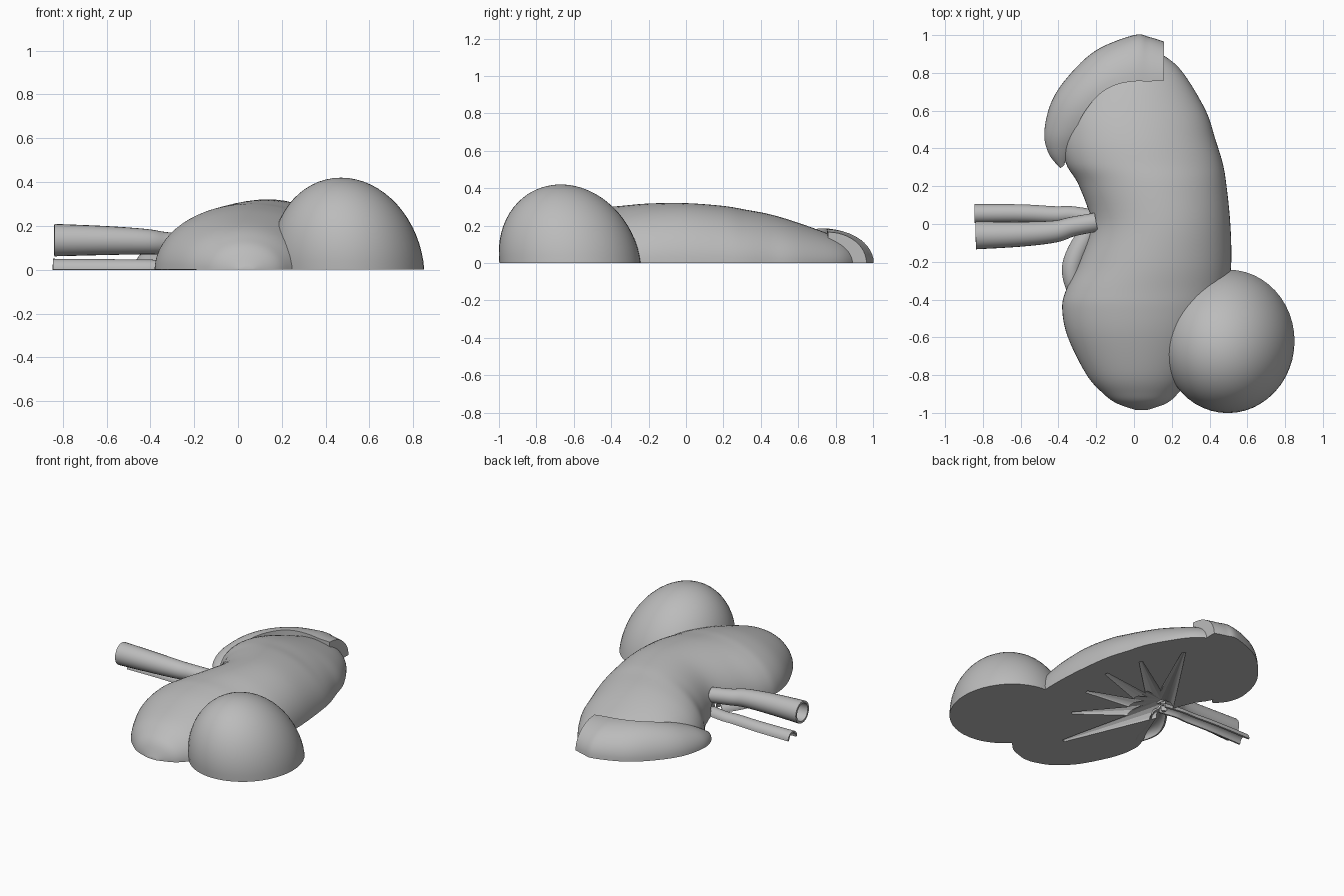
import bpy, bmesh
from math import sin, cos, pi, radians
from mathutils import Vector

cube = bpy.data.objects.get("Cube")
if cube:
    bpy.data.objects.remove(cube)

GREY = (0.5, 0.5, 0.5, 1)
mat = bpy.data.materials.new("neutral grey")
mat.use_nodes = True
mat.diffuse_color = GREY
mat.node_tree.nodes["Principled BSDF"].inputs["Base Color"].default_value = GREY


def activate(obj):
    bpy.ops.object.select_all(action='DESELECT')
    obj.select_set(True)
    bpy.context.view_layer.objects.active = obj


def finish(name, bm, smooth=True):
    bmesh.ops.recalc_face_normals(bm, faces=bm.faces)
    mesh = bpy.data.meshes.new(name)
    bm.to_mesh(mesh)
    bm.free()
    obj = bpy.data.objects.new(name, mesh)
    bpy.context.collection.objects.link(obj)
    mesh.materials.append(mat)
    activate(obj)
    if smooth:
        bpy.ops.object.shade_smooth_by_angle(angle=radians(40))
    return obj


def refine(points, steps=6):
    """Smooth curve through the given tuples."""
    pts = [Vector(p) for p in points]
    out = []
    for i in range(len(pts) - 1):
        a, b, c, d = (pts[min(max(i + k, 0), len(pts) - 1)] for k in (-1, 0, 1, 2))
        for s in range(steps):
            t = s / steps
            out.append(0.5 * (2 * b + (c - a) * t + (2 * a - 5 * b + 4 * c - d) * t * t
                              + (3 * b - a - 3 * c + d) * t ** 3))
    return out + [pts[-1]]


def loft(name, rings, closed=True, caps=True):
    bm = bmesh.new()
    rows = [[bm.verts.new(p) for p in ring] for ring in rings]
    n = len(rows[0])
    for r, q in zip(rows, rows[1:]):
        for i in range(n if closed else n - 1):
            j = (i + 1) % n
            bm.faces.new((r[i], r[j], q[j], q[i]))
    if caps:
        bm.faces.new(rows[0])
        bm.faces.new(rows[-1])
    return finish(name, bm)


def tube(name, path, arc, wall):
    """Hollow pipe along (x, y, z, radius); arc = pi gives a half pipe."""
    pts = refine(path)
    rings = []
    for i, p in enumerate(pts):
        d = pts[min(i + 1, len(pts) - 1)] - pts[max(i - 1, 0)]
        side = Vector((-d[1], d[0], 0)).normalized()
        full = arc > 4
        n = 24 if full else 14
        rings.append([p.xyz + p[3] * (side * cos(arc * k / n) + Vector((0, 0, sin(arc * k / n))))
                      for k in range(n if full else n + 1)])
    obj = loft(name, rings, closed=arc > 4, caps=False)
    mod = obj.modifiers.new("wall", 'SOLIDIFY')
    mod.thickness = wall
    mod.offset = -1
    activate(obj)
    bpy.ops.object.modifier_apply(modifier=mod.name)
    bpy.ops.object.shade_smooth_by_angle(angle=radians(40))
    return obj


# Bean-shaped body, cut flat underneath: (y, left x, right x, height)
stations = [(-.985, .01, .07, .01), (-.95, -.09, .17, .09), (-.9, -.16, .23, .14),
            (-.8, -.25, .31, .2), (-.6, -.35, .42, .265), (-.45, -.38, .48, .295),
            (-.35, -.36, .5, .305), (-.2, -.29, .515, .318), (0, -.23, .51, .32),
            (.2, -.29, .49, .305), (.32, -.36, .47, .285), (.45, -.38, .43, .26),
            (.6, -.35, .38, .215), (.8, -.21, .26, .14), (.89, -.1, .16, .08),
            (.93, -.02, .06, .01)]
rings = []
for y, x0, x1, h in refine(stations):
    mid, half = (x0 + x1) / 2, (x1 - x0) / 2
    rings.append([(mid - half * cos(pi * k / 32), y, h * sin(pi * k / 32)) for k in range(33)])
body = loft("bean_body", rings)

# Pointed hollows fanning out from the notch on the flat underside
hub = Vector((-.2, .02, 0))
for tip in ((.02, -.66), (.2, -.36), (.3, -.1), (.35, .15), (.28, .4), (.15, .66)):
    end = Vector((*tip, 0))
    axis = end - hub
    bm = bmesh.new()
    bmesh.ops.create_cone(bm, segments=14, radius1=.075, radius2=.012,
                          depth=axis.length, cap_ends=True)
    turn = axis.to_track_quat('Z', 'Y').to_matrix().to_4x4()
    bmesh.ops.transform(bm, matrix=turn, verts=bm.verts)
    bmesh.ops.translate(bm, vec=(hub + end) / 2, verts=bm.verts)
    cutter = finish("hollow_cutter", bm, smooth=False)
    cutter.hide_render = True
    mod = body.modifiers.new("hollow", 'BOOLEAN')
    mod.operation = 'DIFFERENCE'
    mod.solver = 'EXACT'
    mod.object = cutter
    activate(body)
    bpy.ops.object.modifier_apply(modifier=mod.name)
    bpy.data.objects.remove(cutter)
activate(body)
bpy.ops.object.shade_smooth_by_angle(angle=radians(40))

# Round growth beside the lower end, leaning slightly toward the body
bm = bmesh.new()
bmesh.ops.create_uvsphere(bm, u_segments=48, v_segments=32, radius=1)
cut = bmesh.ops.bisect_plane(bm, geom=bm.verts[:] + bm.edges[:] + bm.faces[:], dist=.0001,
                             plane_co=(0, 0, 0), plane_no=(0, 0, 1), clear_inner=True)
bmesh.ops.holes_fill(bm, edges=[e for e in bm.edges if e.is_boundary])
for v in bm.verts:
    x, y, z = v.co
    v.co = (.5 + .35 * x - .03 * z, -.62 + .378 * y - .05 * z, .42 * z)
finish("round_growth", bm)

# Crescent cap over the upper end: (outer x, y, inner x, y, top z)
crescent = [(.16, .965, .16, .76, .165), (.08, .99, .08, .755, .172), (0, 1, 0, .755, .18),
            (-.2, .92, -.1, .735, .185), (-.35, .78, -.19, .68, .18),
            (-.44, .64, -.27, .58, .16), (-.475, .48, -.32, .47, .12),
            (-.45, .37, -.35, .38, .07), (-.39, .295, -.37, .31, .02)]
rings = []
for ox, oy, ix, iy, top in refine(crescent):
    ring = []
    for k in range(13):
        a = pi / 2 * k / 12
        f = 1 - cos(a)
        ring.append((ox + (ix - ox) * f, oy + (iy - oy) * f, top * sin(a)))
    rings.append(ring + [(ix, iy, 0)])
loft("crescent_cap", rings)

# Vessels leaving the notch, and the thin lip beside them
tube("upper_vessel", [(-.838, -.06, .135, .074), (-.6, -.054, .133, .066), (-.42, -.04, .128, .058),
                      (-.33, -.015, .12, .052), (-.2, .01, .11, .05)], 2 * pi, .014)
tube("lower_vessel", [(-.855, .055, 0, .065), (-.855 + .01, .055, 0, .05), (-.6, .056, 0, .048),
                      (-.42, .048, 0, .046), (-.33, .05, 0, .044),
                      (-.2, .03, 0, .044)][1:], pi, .012)
tube("notch_lip", [(-.23, -.03, 0, .05), (-.29, -.13, 0, .055), (-.325, -.22, 0, .055),
                   (-.33, -.3, 0, .045), (-.335, -.36, 0, .02)], pi, .01)
